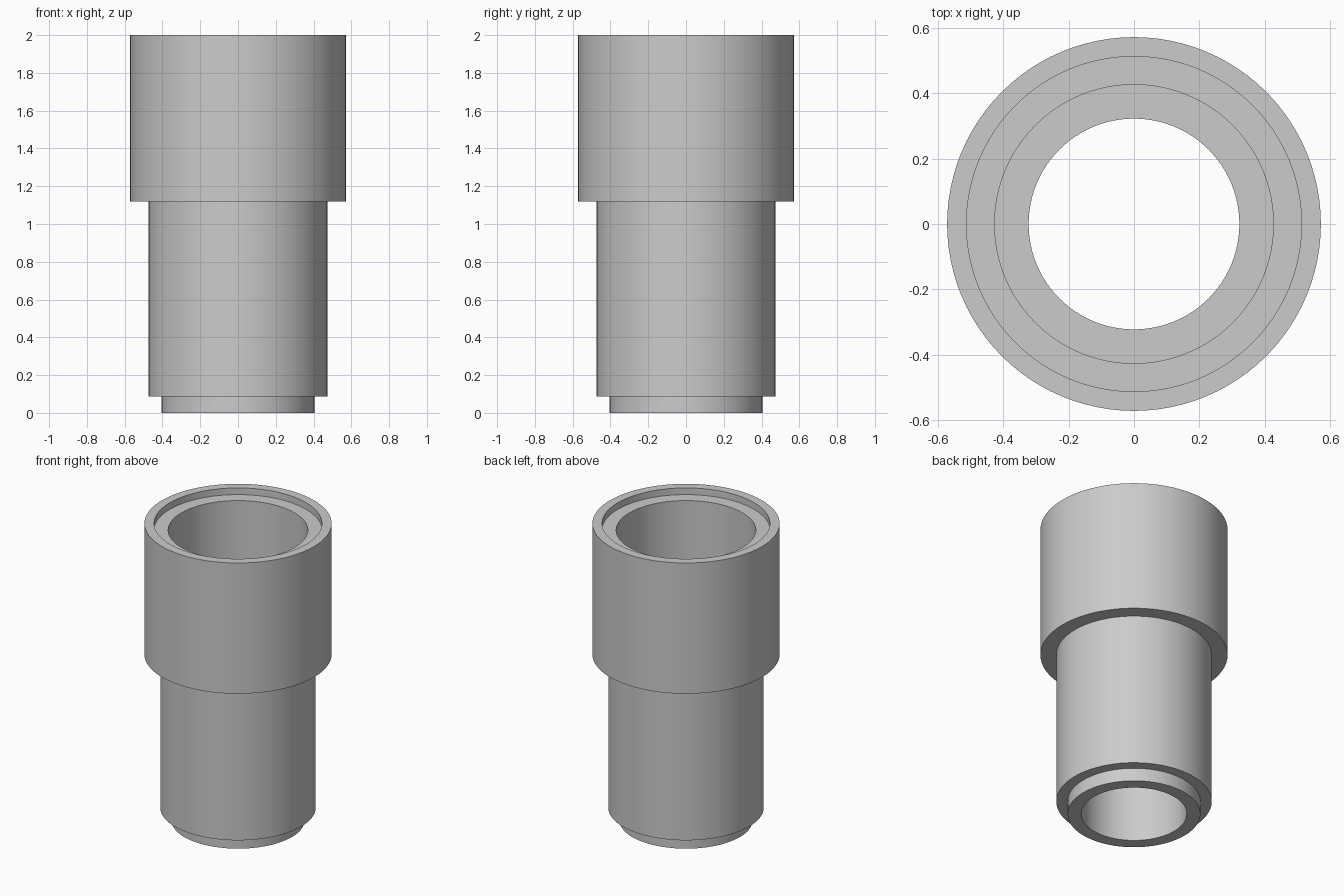
import bpy
import bmesh
import math

SEGMENTS = 96

cube = bpy.data.objects.get("Cube")
if cube:
    bpy.data.objects.remove(cube, do_unlink=True)

# Plain grey material
GREY = (0.6, 0.6, 0.6, 1.0)
grey = bpy.data.materials.new("grey")
grey.use_nodes = True
grey.diffuse_color = GREY
grey.node_tree.nodes["Principled BSDF"].inputs["Base Color"].default_value = GREY


def lathe(name, profile, material):
    """Revolve a closed (radius, height) profile around z."""
    bm = bmesh.new()
    verts = [bm.verts.new((r, 0, z)) for r, z in profile]
    edges = [bm.edges.new((v, verts[i - 1])) for i, v in enumerate(verts)]
    bmesh.ops.spin(bm, geom=verts + edges, cent=(0, 0, 0), axis=(0, 0, 1),
                   angle=math.tau, steps=SEGMENTS, use_merge=True)
    bmesh.ops.remove_doubles(bm, verts=bm.verts[:], dist=0.0001)
    bmesh.ops.recalc_face_normals(bm, faces=bm.faces[:])
    mesh = bpy.data.meshes.new(name)
    bm.to_mesh(mesh)
    bm.free()
    mesh.materials.append(material)
    obj = bpy.data.objects.new(name, mesh)
    bpy.context.collection.objects.link(obj)
    bpy.ops.object.select_all(action='DESELECT')
    obj.select_set(True)
    bpy.context.view_layer.objects.active = obj
    bpy.ops.object.shade_smooth_by_angle(angle=math.radians(30))
    return obj


# Hollow stepped sleeve: outside from the bottom spigot up, then down the bore
lathe("stepped_sleeve", [
    (0.322, 0), (0.405, 0), (0.405, 0.088),      # bottom spigot
    (0.474, 0.088), (0.474, 1.12),               # lower barrel
    (0.571, 1.12), (0.571, 2), (0.512, 2),       # wide collar and rim
    (0.512, 1.955), (0.426, 1.955),              # shallow rim recess
    (0.426, 1.05), (0.322, 1.05),                # socket and its ledge
], grey)
